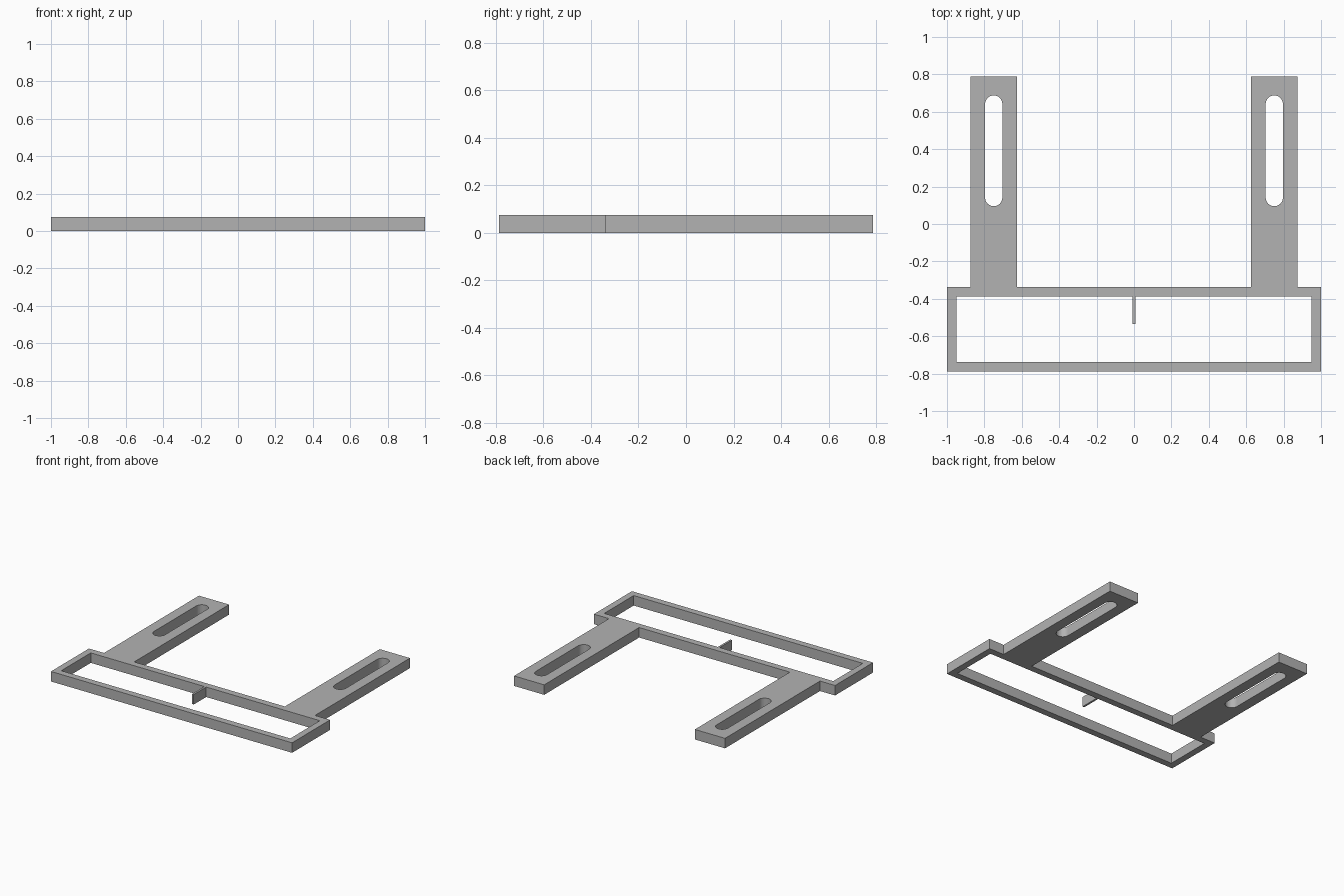
import bpy, bmesh, math

cube = bpy.data.objects.get("Cube")
if cube:
    bpy.data.objects.remove(cube, do_unlink=True)

THICK = 0.075
BACK, FRONT = 0.7875, -0.7875     # overall depth
RAIL_BACK = -0.3375               # rear edge of the rectangular frame
WALL = 0.05                       # frame wall width
ARM_X, ARM_HALF = 0.75, 0.125     # arm centre and half width
SLOT_R, SLOT_Y0, SLOT_Y1 = 0.046, 0.095, 0.6875
TAB_HALF, TAB_END = 0.0075, -0.535

grey = bpy.data.materials.new("plain grey")
grey.use_nodes = True
colour = (0.45, 0.45, 0.45, 1)
grey.diffuse_color = colour
grey.node_tree.nodes["Principled BSDF"].inputs["Base Color"].default_value = colour


def mirrored(half):
    """Close a right-hand half outline with its reflection in x."""
    return half + [(-x, y) for x, y in reversed(half)]


def slot(cx, steps=16):
    """Long hole with round ends."""
    pts = []
    for cy, start in ((SLOT_Y1 - SLOT_R, 0), (SLOT_Y0 + SLOT_R, math.pi)):
        for i in range(steps + 1):
            a = start + math.pi * i / steps
            pts.append((cx + SLOT_R * math.cos(a), cy + SLOT_R * math.sin(a)))
    return pts


def plate(name, loops, thick):
    """Fill the outline and its holes, then extrude upwards."""
    bm = bmesh.new()
    for loop in loops:
        verts = [bm.verts.new((x, y, 0)) for x, y in loop]
        for a, b in zip(verts, verts[1:] + verts[:1]):
            bm.edges.new((a, b))
    bmesh.ops.triangle_fill(bm, use_beauty=True, use_dissolve=False,
                            edges=bm.edges[:], normal=(0, 0, 1))
    top = bmesh.ops.extrude_face_region(bm, geom=bm.faces[:], use_keep_orig=True)
    bmesh.ops.translate(bm, vec=(0, 0, thick),
                        verts=[g for g in top["geom"] if isinstance(g, bmesh.types.BMVert)])
    bmesh.ops.recalc_face_normals(bm, faces=bm.faces[:])
    mesh = bpy.data.meshes.new(name)
    bm.to_mesh(mesh)
    bm.free()
    mesh.materials.append(grey)
    obj = bpy.data.objects.new(name, mesh)
    bpy.context.collection.objects.link(obj)
    return obj


# Outer edge: frame with two arms reaching backwards
outline = mirrored([
    (1, FRONT), (1, RAIL_BACK),
    (ARM_X + ARM_HALF, RAIL_BACK), (ARM_X + ARM_HALF, BACK),
    (ARM_X - ARM_HALF, BACK), (ARM_X - ARM_HALF, RAIL_BACK),
])

# Frame opening, with the small centre tab left standing in it
opening = mirrored([
    (1 - WALL, FRONT + WALL), (1 - WALL, RAIL_BACK - WALL),
    (TAB_HALF, RAIL_BACK - WALL), (TAB_HALF, TAB_END),
])

plate("bracket_frame", [outline, opening, slot(ARM_X), slot(-ARM_X)], THICK)
